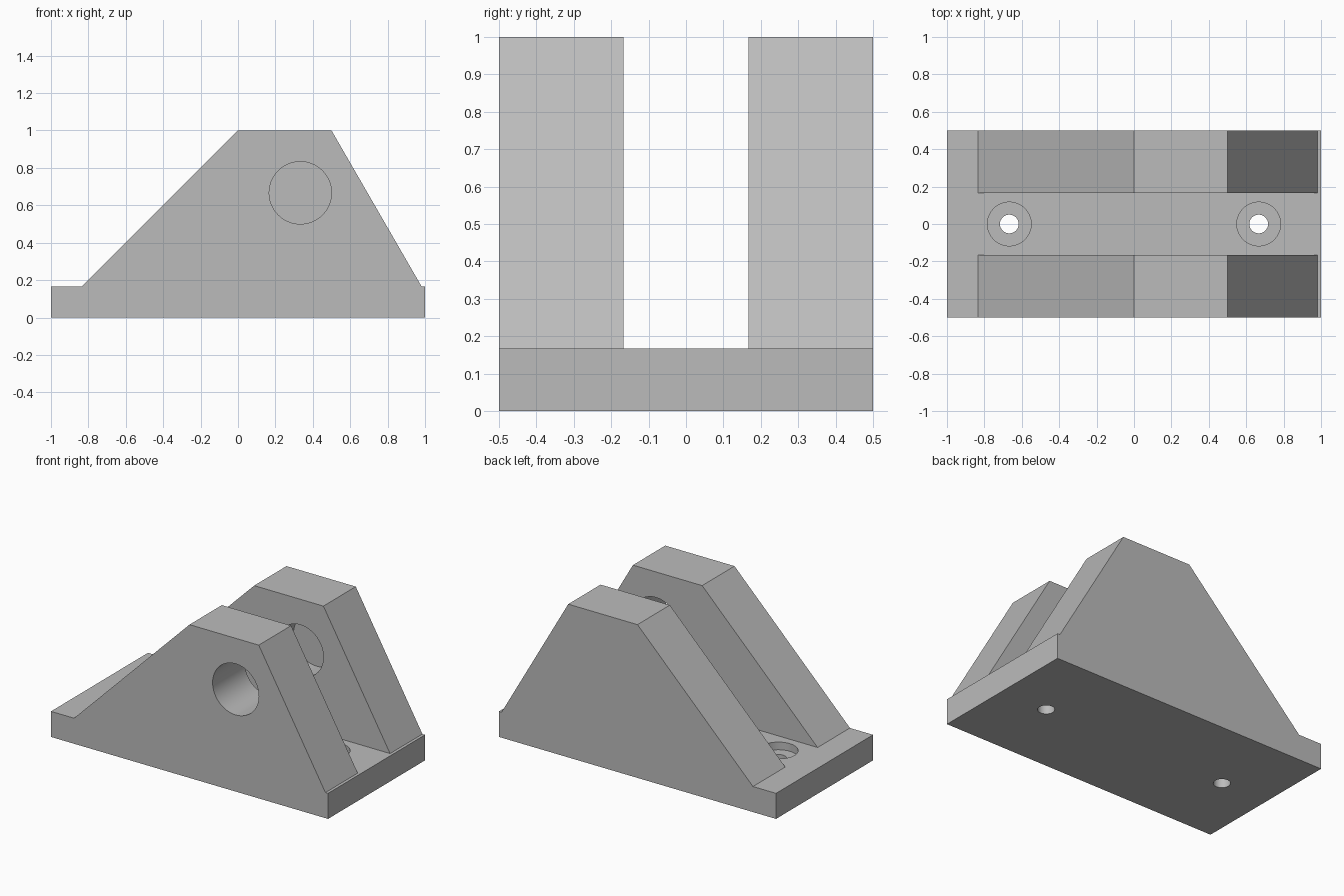
import bpy, bmesh, math
from mathutils import Matrix

cube = bpy.data.objects.get("Cube")
if cube:
    bpy.data.objects.remove(cube, do_unlink=True)

U = 1 / 6            # base thickness, the module for the whole part
HALF_W = 0.5

grey = bpy.data.materials.new("plain grey")
grey.use_nodes = True
COLOUR = (0.5, 0.5, 0.5, 1)
grey.diffuse_color = COLOUR
grey.node_tree.nodes["Principled BSDF"].inputs["Base Color"].default_value = COLOUR


def add_object(name, bm):
    bmesh.ops.recalc_face_normals(bm, faces=bm.faces)
    mesh = bpy.data.meshes.new(name)
    bm.to_mesh(mesh)
    bm.free()
    mesh.materials.append(grey)
    obj = bpy.data.objects.new(name, mesh)
    bpy.context.collection.objects.link(obj)
    return obj


def prism(name, outline, y0, y1):
    """Side outline in x, z extruded along y."""
    bm = bmesh.new()
    face = bm.faces.new([bm.verts.new((x, y0, z)) for x, z in outline])
    ext = bmesh.ops.extrude_face_region(bm, geom=[face])["geom"]
    verts = [v for v in ext if isinstance(v, bmesh.types.BMVert)]
    bmesh.ops.translate(bm, vec=(0, y1 - y0, 0), verts=verts)
    return add_object(name, bm)


def cylinder(name, radius, start, end):
    """Cylinder running between two points."""
    axis = [e - s for s, e in zip(start, end)]
    length = math.hypot(*axis)
    turn = Matrix.Rotation(math.pi / 2, 4, 'X') if axis[1] else Matrix()
    mid = [(s + e) / 2 for s, e in zip(start, end)]
    bm = bmesh.new()
    bmesh.ops.create_cone(bm, cap_ends=True, segments=64, radius1=radius,
                          radius2=radius, depth=length,
                          matrix=Matrix.Translation(mid) @ turn)
    return add_object(name, bm)


# Bracket body: base and sloped cheeks share one side outline
foot = 1 - U
toe = 0.5 + foot * math.tan(math.radians(30))
bracket = prism("bracket", [(-1, 0), (1, 0), (1, U), (toe, U), (0.5, 1),
                            (0, 1), (-foot, U), (-1, U)], -HALF_W, HALF_W)

# Slot between the cheeks
cutters = [prism("slot_cutter", [(-1.2, U), (1.2, U), (1.2, 1.2), (-1.2, 1.2)], -U, U)]

# Pin bore: through the front cheek, blind in the back cheek
cutters.append(cylinder("pin_bore_cutter", U, (2 * U, -0.7, 4 * U), (2 * U, 2 * U, 4 * U)))

# Counterbored mounting holes
for side, x in (("right", -4 * U), ("left", 4 * U)):
    cutters.append(cylinder(side + "_counterbore_cutter", 0.117, (x, 0, U - 0.05), (x, 0, 0.3)))
    cutters.append(cylinder(side + "_screw_hole_cutter", 0.05, (x, 0, -0.1), (x, 0, 0.25)))

for cutter in cutters:
    mod = bracket.modifiers.new(cutter.name, 'BOOLEAN')
    mod.operation = 'DIFFERENCE'
    mod.solver = 'EXACT'
    mod.object = cutter
    cutter.hide_render = True

# Bake the cuts, then drop the cutters
bpy.ops.object.select_all(action='DESELECT')
bpy.context.view_layer.objects.active = bracket
bracket.select_set(True)
for mod in list(bracket.modifiers):
    bpy.ops.object.modifier_apply(modifier=mod.name)
for cutter in cutters:
    bpy.data.objects.remove(cutter, do_unlink=True)
bpy.ops.object.shade_smooth_by_angle(angle=math.radians(30))
